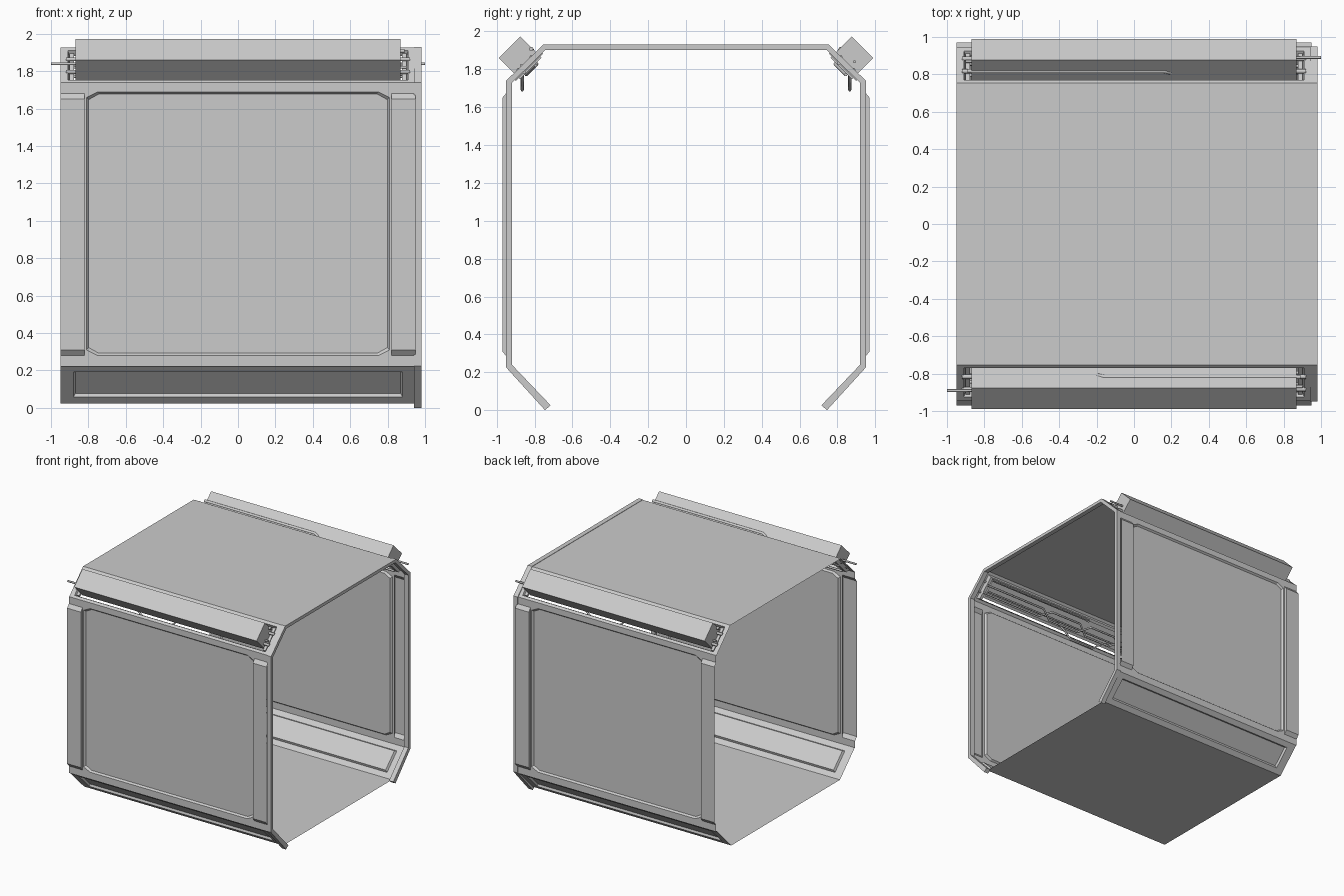
import bpy, math
from mathutils import Vector

if "Cube" in bpy.data.objects:
    bpy.data.objects.remove(bpy.data.objects["Cube"])

R = math.sqrt(0.5)


def make(name, verts, faces):
    me = bpy.data.meshes.new(name)
    me.from_pydata([tuple(v) for v in verts], [], faces)
    ob = bpy.data.objects.new(name, me)
    bpy.context.collection.objects.link(ob)
    return ob


def loops(name, rings, cap=True, start_cap=False):
    """Bridge successive closed rings of points, optionally capping them."""
    n = len(rings[0])
    verts = [p for r in rings for p in r]
    faces = [(k * n + i, k * n + (i + 1) % n, (k + 1) * n + (i + 1) % n, (k + 1) * n + i)
             for k in range(len(rings) - 1) for i in range(n)]
    if cap:
        faces.append([(len(rings) - 1) * n + i for i in range(n)])
    if start_cap:
        faces.append(list(range(n))[::-1])
    return make(name, verts, faces)


def cable(name, pts, radius=0.008):
    cu = bpy.data.curves.new(name, 'CURVE')
    cu.dimensions = '3D'
    cu.bevel_depth = radius
    cu.bevel_resolution = 1
    cu.use_fill_caps = True
    sp = cu.splines.new('POLY')
    sp.points.add(len(pts) - 1)
    for q, p in zip(sp.points, pts):
        q.co = (*p, 1)
    ob = bpy.data.objects.new(name, cu)
    bpy.context.collection.objects.link(ob)
    return ob


def top(x, v, n):
    """Point on the upper chamfer: v runs up it, n points outward."""
    return Vector((x, -0.848 + R * (v - n), 1.832 + R * (v + n)))


def low(x, v, n):
    """Point on the lower chamfer."""
    return Vector((x, -0.84 - R * (v + n), 0.125 + R * (v - n)))


def rect(f, hx, hv, n):
    return [f(-hx, -hv, n), f(hx, -hv, n), f(hx, hv, n), f(-hx, hv, n)]


def octagon(y, d):
    x, c, a, b = 0.81 - d, 0.75 - d / 2, 0.28 + d, 1.69 - d
    pts = [(-c, a), (c, a), (x, a + .03), (x, b - .03), (c, b), (-c, b), (-x, b - .03), (-x, a + .03)]
    return [(px, y, pz) for px, pz in pts]


side = []

# wall with inset panel
rim = [(px, -0.945, pz) for px, pz in [(-.75, .22), (.75, .22), (.83, .22), (.83, 1.74),
                                       (.75, 1.74), (-.75, 1.74), (-.83, 1.74), (-.83, .22)]]
side.append(loops("wall_panel", [rim, octagon(-0.945, 0), octagon(-0.93, 0.012)]))

# bulged strips beside the panel
prof = [(-.945, .22), (-.945, .28), (-.97, .31), (-.97, 1.65), (-.945, 1.68), (-.945, 1.74)]
for s in (-1, 1):
    v = [(s * x, y, z) for x in (.82, .95) for y, z in prof]
    f = [(i, i + 1, i + 7, i + 6) for i in range(5)] + [(1, 2, 3, 4)]
    side.append(make("wall_strip", v, f))

# lower chamfer with raised inset panel
side.append(loops("lower_chamfer", [rect(low, .95, .142, 0), rect(low, .88, .095, 0),
                                    rect(low, .87, .085, -.018)]))

# upper chamfer frame around the opening
side.append(loops("upper_chamfer_frame", [rect(top, .95, .135, 0), rect(top, .91, .11, 0),
                                          rect(top, .90, .10, -.03)], cap=False))

# housing open to the inside
side.append(loops("upper_housing", [rect(top, .87, .08, -.04), rect(top, .87, .08, .12)]))

# end brackets and short pipe stubs
for s in (-1, 1):
    for v0 in (-.05, .045):
        side.append(cable("pipe_stub", [top(s * .86, v0, 0), top(s * .92, v0, 0)], .012))
    def br(x, v, n, s=s):
        return top(x + s * .888, v, n)
    side.append(loops("end_bracket", [rect(br, .012, .10, -.03), rect(br, .012, .10, -.01)],
                      start_cap=True))

# long pipe and bent cables in the housing
side.append(cable("long_pipe", [(-.2, -.81, 1.895), (-.16, -.818, 1.908), (.89, -.818, 1.908)], .012))
side.append(cable("end_pipe", [(-1, -.89, 1.84), (-.6, -.89, 1.84), (-.5, -.87, 1.82),
                               (.9, -.87, 1.82)], .008))
zig = [(-.9, .03), (-.55, .03), (-.45, -.05), (-.2, -.05), (-.1, .03), (.2, .03), (.3, -.04), (.9, -.04)]
side.append(cable("bent_cable", [top(x, v, -.03) for x, v in zig], .009))
side.append(cable("bent_cable_low", [top(x, -v - .01, -.045) for x, v in zig], .009))
side.append(cable("hanging_cable", [(-.45, -.86, 1.80), (-.36, -.865, 1.76), (-.28, -.865, 1.69),
                                    (-.05, -.865, 1.69), (.03, -.865, 1.76), (.12, -.86, 1.80)], .008))

# second side is the first turned half a turn
for ob in side:
    twin = ob.copy()
    twin.name = ob.name + "_back"
    twin.rotation_euler = (0, 0, math.pi)
    bpy.context.collection.objects.link(twin)

# floor and roof sheets
for name, hy, z in (("floor", .74, .025), ("roof", .753, 1.927)):
    make(name, [(-.95, -hy, z), (.95, -hy, z), (.95, hy, z), (-.95, hy, z)], [(0, 1, 2, 3)])

# arched rib on the right end
outer = [(-.745, 0), (-.95, .225), (-.95, 1.74), (-.755, 1.93)]
inner = [(-.715, .025), (-.92, .24), (-.92, 1.728), (-.742, 1.903)]
outer += [(-y, z) for y, z in reversed(outer)]
inner += [(-y, z) for y, z in reversed(inner)]
sections = [[(.94, *o), (.98, *o), (.98, *i), (.94, *i)] for o, i in zip(outer, inner)]
loops("end_rib", sections, start_cap=True)
